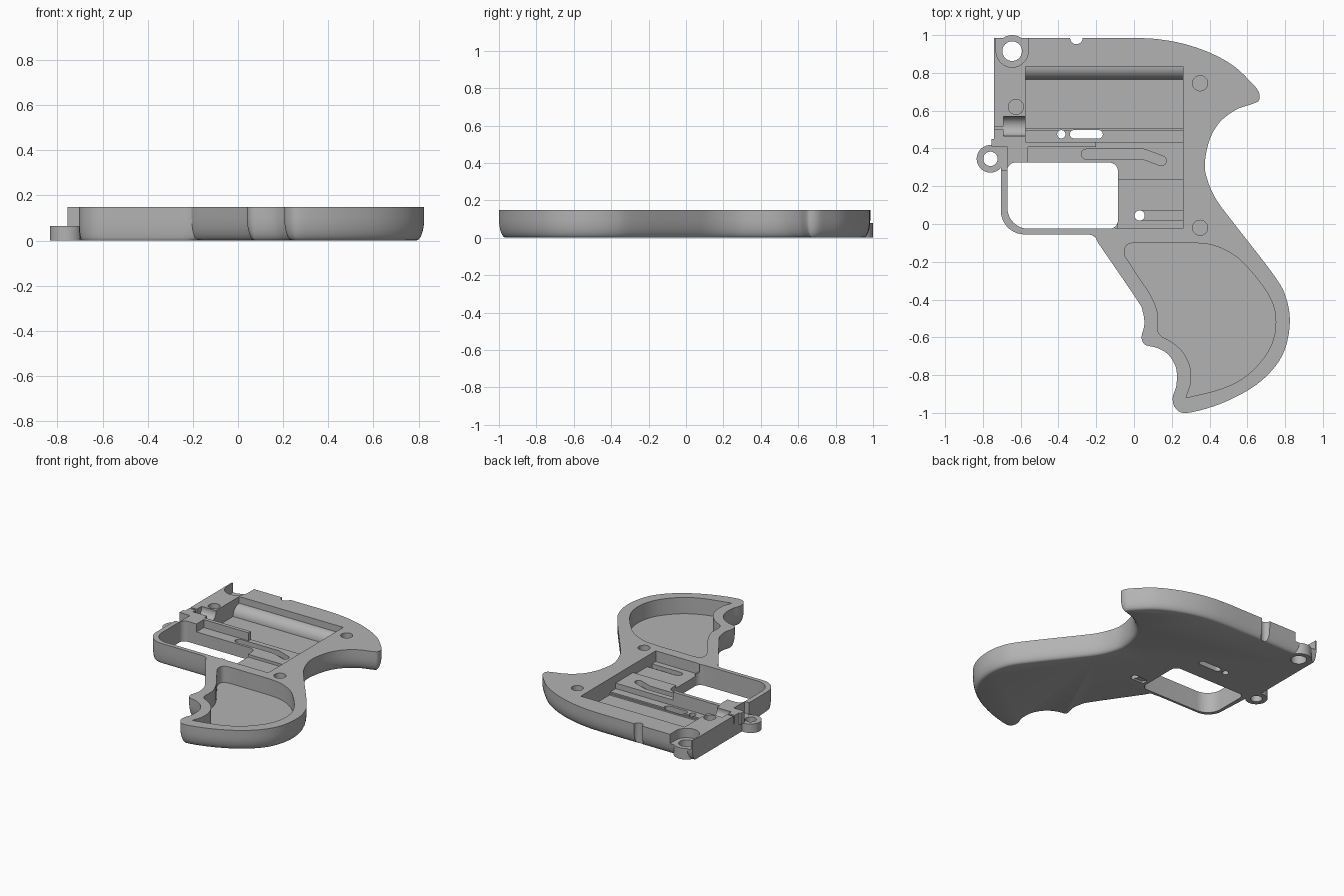
import bpy
import bmesh
import math
from mathutils import Vector

default = bpy.data.objects.get("Cube")
if default:
    bpy.data.objects.remove(default, do_unlink=True)

TOP = 0.148
FLOOR = 0.03

grey = bpy.data.materials.new("plain grey")
grey.use_nodes = True
colour = (0.45, 0.45, 0.45, 1)
grey.diffuse_color = colour
grey.node_tree.nodes["Principled BSDF"].inputs["Base Color"].default_value = colour


def smooth_path(points, steps=5):
    """Catmull-Rom curve through the points, open ended."""
    pts = [Vector(p) for p in points]
    pts = [pts[0]] + pts + [pts[-1]]
    result = []
    for a, b, c, d in zip(pts, pts[1:], pts[2:], pts[3:]):
        for i in range(steps):
            t = i / steps
            result.append(0.5 * (2 * b + (c - a) * t
                                 + (2 * a - 5 * b + 4 * c - d) * t ** 2
                                 + (3 * b - a - 3 * c + d) * t ** 3))
    return result + [pts[-1]]


def arc(centre, radius, start, end, steps=10):
    return [Vector((centre[0] + radius * math.cos(a), centre[1] + radius * math.sin(a)))
            for a in (math.radians(start + (end - start) * i / steps) for i in range(steps + 1))]


def loft(name, rings):
    """Solid made of stacked (points, z) rings with the same point count."""
    bm = bmesh.new()
    loops = [[bm.verts.new((p[0], p[1], z)) for p in ring] for ring, z in rings]
    for low, high in zip(loops, loops[1:]):
        for i in range(len(low)):
            j = (i + 1) % len(low)
            bm.faces.new((low[i], low[j], high[j], high[i]))
    bm.faces.new(loops[0])
    bm.faces.new(loops[-1])
    bmesh.ops.recalc_face_normals(bm, faces=bm.faces)
    mesh = bpy.data.meshes.new(name)
    bm.to_mesh(mesh)
    bm.free()
    mesh.materials.append(grey)
    obj = bpy.data.objects.new(name, mesh)
    bpy.context.collection.objects.link(obj)
    return obj


def prism(points, z0, z1=0.3):
    return loft("cutter", [(points, z0), (points, z1)])


def box(x0, x1, y0, y1, z0, z1=0.3):
    return prism([(x0, y0), (x1, y0), (x1, y1), (x0, y1)], z0, z1)


def disc(x, y, radius, z0, z1=0.3):
    return prism(arc((x, y), radius, 0, 360, 40)[:-1], z0, z1)


def capsule(a, b, radius, z0, z1=0.3):
    angle = math.degrees(math.atan2(b[1] - a[1], b[0] - a[0]))
    return prism(arc(a, radius, angle + 90, angle + 270)
                 + arc(b, radius, angle - 90, angle + 90), z0, z1)


def combine(target, tool, operation="DIFFERENCE"):
    """Apply a boolean and discard the tool."""
    tool.hide_render = True
    mod = target.modifiers.new("shape", "BOOLEAN")
    mod.operation = operation
    mod.solver = "EXACT"
    mod.object = tool
    bpy.context.view_layer.objects.active = target
    bpy.ops.object.modifier_apply(modifier=mod.name)
    bpy.data.objects.remove(tool, do_unlink=True)


# Outer silhouette, clockwise: top and horn, back strap, grip, finger rests, guard
back = smooth_path([
    (-.1, .985), (0, .985), (.13, .978), (.27, .952), (.41, .903), (.53, .835),
    (.62, .75), (.66, .7), (.662, .655), (.625, .635), (.54, .605), (.455, .54),
    (.4, .445), (.375, .32), (.39, .23), (.435, .13), (.52, .015), (.74, -.27),
    (.805, -.39), (.825, -.52), (.8, -.66), (.735, -.77), (.62, -.87), (.45, -.955),
    (.28, -1), (.22, -.975), (.205, -.92), (.225, -.85), (.222, -.76), (.18, -.69),
    (.12, -.655), (.06, -.64), (.04, -.6), (.055, -.53), (.045, -.46), (.015, -.4),
    (-.19, -.1)])
guard = [Vector(p) for p in [(-.205, -.07), (-.225, -.058), (-.25, -.055)]]
guard += arc((-.58, .07), .125, -90, -180)
guard += [Vector(p) for p in [(-.705, .3), (-.74, .4)]]
outline = [Vector((-.74, .985)), Vector((-.5, .985))] + back + guard


def inset(amount):
    """Move the silhouette inwards; the muzzle face stays flat, the guard moves less."""
    ring = []
    for i, p in enumerate(outline):
        t = (outline[(i + 1) % len(outline)] - outline[i - 1]).normalized()
        inward = Vector((t.y, -t.x))
        if p.x < -.7 and p.y > .25:
            inward = Vector((0, -1 if p.y > .9 else 0))
        elif p.x < -.22 and p.y < .3:
            inward *= .35
        ring.append(p + inward * amount)
    return ring


DEPTH, RISE = 0.036, 0.1
rings = []
for k in range(7):
    a = math.radians(90 * k / 6)
    rings.append((inset(DEPTH * (1 - math.sin(a))), RISE * (1 - math.cos(a))))
rings.append((outline, TOP))
body = loft("half_frame", rings)

# Trigger opening
opening = (arc((-.56, .085), .11, 180, 270) + arc((-.13, .02), .045, 270, 360)
           + arc((-.13, .28), .045, 0, 90) + arc((-.63, .285), .04, 90, 180))
combine(body, prism(opening, -.1))

# Hollow grip
grip = smooth_path([
    (-.05, -.165), (-.045, -.12), (0, -.1), (.15, -.1), (.3, -.1), (.42, -.113),
    (.53, -.165), (.61, -.24), (.7, -.355), (.745, -.46), (.745, -.58), (.7, -.69),
    (.6, -.8), (.47, -.87), (.275, -.92)], 4)
grip += smooth_path([
    (.3, -.85), (.298, -.76), (.26, -.68), (.2, -.625), (.14, -.59), (.125, -.55),
    (.125, -.47), (.09, -.38), (.03, -.29)], 4)
combine(body, prism(grip, FLOOR))

# Mechanism recesses at their different depths
for tool in [
    box(-.575, .26, .505, .835, FLOOR),
    box(-.575, .26, .495, .51, .04),
    box(-.575, .26, .435, .497, .05),
    box(-.2, .26, .4, .44, .09),
    box(-.56, .26, .23, .408, .09),
    box(-.085, .26, -.025, .235, .07),
    box(-.1, .0, -.02, .3, .09),
]:
    combine(body, tool)

# Hinge lugs and the clearance around them
combine(body, disc(-.76, .345, .073, 0, .065), "UNION")
combine(body, box(-.9, -.67, .285, .408, .065))
combine(body, disc(-.645, .915, .085, 0, .08), "UNION")
combine(body, disc(-.645, .915, .085, .08))
combine(body, box(-.73, -.56, .915, 1.1, .08))
combine(body, disc(-.76, .345, .038, -.1))
combine(body, disc(-.645, .915, .052, -.1))

# Screw and pin sockets
for x, y in [(.35, .745), (.35, -.02), (-.625, .62)]:
    combine(body, disc(x, y, .04, .05))

# Sight notch, pin hole and slots
for tool in [
    disc(-.305, .985, .033, -.1),
    disc(-.385, .475, .022, -.1),
    capsule((-.318, .475), (-.187, .475), .022, -.1),
    capsule((-.253, .37), (.05, .37), .026, .05),
    capsule((.05, .37), (.145, .335), .026, .05),
    capsule((.03, .045), (.233, .045), .027, .04),
    box(.23, .26, .018, .072, .04),
    disc(.03, .045, .027, -.1),
    capsule((-.04, .045), (.03, .045), .024, -.1, .012),
    box(-.8, -.68, .5, .515, .09),
]:
    combine(body, tool)

# Round spring channel beside the muzzle
channel = disc(0, 0, .052, 0, .125)
channel.rotation_euler = (0, math.pi / 2, 0)
channel.location = (-.69, .518, TOP - .01)
bpy.context.view_layer.update()
combine(body, channel)

# Latch tab on the muzzle face
latch = box(-.755, -.735, .41, .45, .065, TOP)
latch.name = "latch_tab"

# Quarter-round rail along the upper wall
rail = prism([(0, 0)] + arc((0, 0), .07, 90, 180, 12), 0, .835)
rail.name = "upper_rail"
for v in rail.data.vertices:
    x, y, z = v.co
    v.co = (-.575 + z, .835 + x, FLOOR + y)
bm = bmesh.new()
bm.from_mesh(rail.data)
bmesh.ops.recalc_face_normals(bm, faces=bm.faces)
bm.to_mesh(rail.data)
bm.free()

# Smooth the curves and keep the cut edges sharp
for obj in (body, latch, rail):
    bpy.ops.object.select_all(action="DESELECT")
    obj.select_set(True)
    bpy.context.view_layer.objects.active = obj
    bpy.ops.object.shade_smooth_by_angle(angle=math.radians(30))
